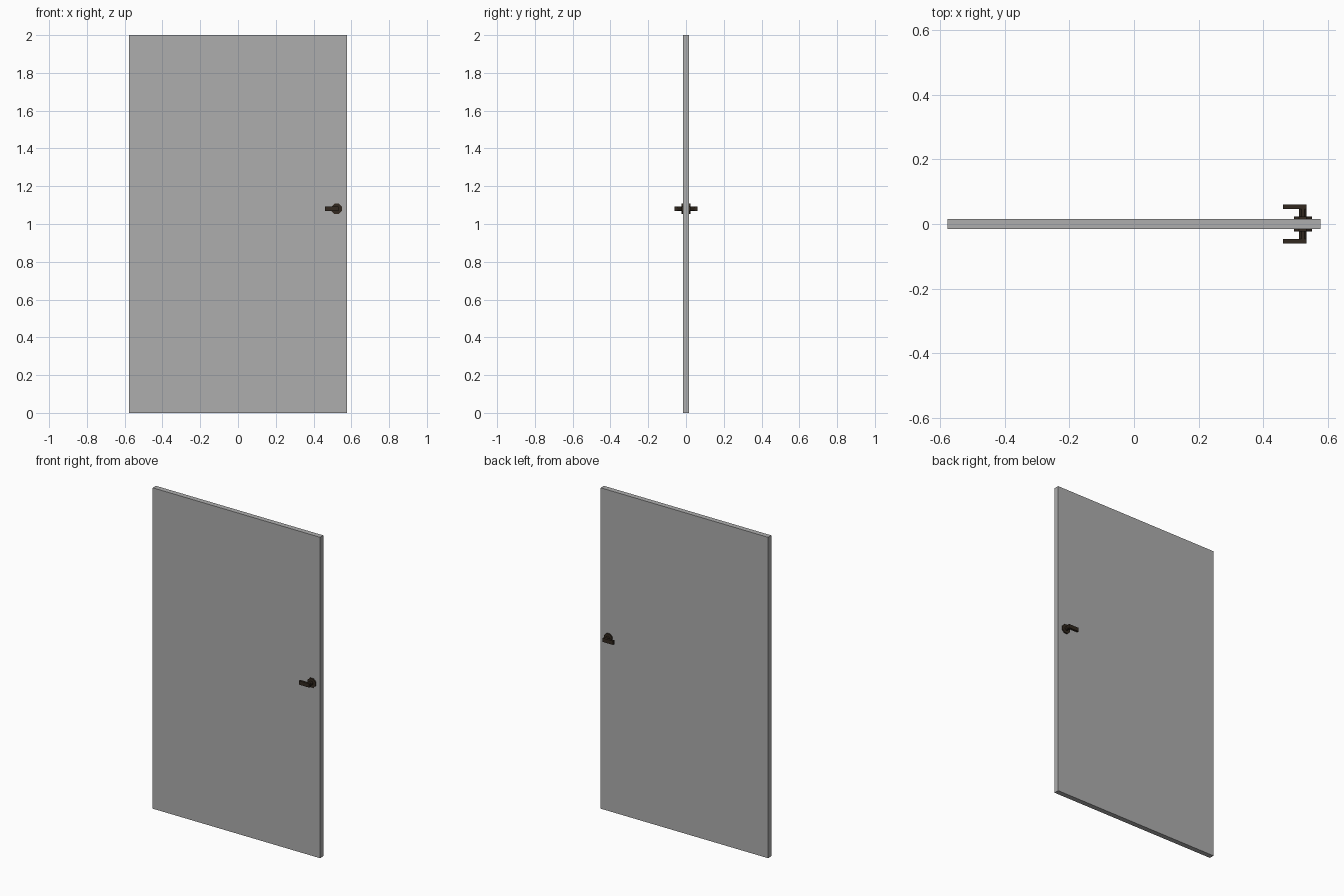
import bpy, bmesh, math
from mathutils import Matrix

if "Cube" in bpy.data.objects:
    bpy.data.objects.remove(bpy.data.objects["Cube"])


def material(name, rgb):
    m = bpy.data.materials.new(name)
    m.diffuse_color = (*rgb, 1)
    m.use_nodes = True
    m.node_tree.nodes["Principled BSDF"].inputs["Base Color"].default_value = m.diffuse_color
    return m


grey = material("panel grey", (0.42, 0.42, 0.42))
bronze = material("dark bronze", (0.032, 0.022, 0.014))


def finish(name, bm, mat):
    me = bpy.data.meshes.new(name)
    bmesh.ops.recalc_face_normals(bm, faces=bm.faces)
    bm.to_mesh(me)
    bm.free()
    me.materials.append(mat)
    ob = bpy.data.objects.new(name, me)
    bpy.context.collection.objects.link(ob)
    return ob


def box(name, x, y, z, mat):
    bm = bmesh.new()
    bmesh.ops.create_cube(bm, size=1)
    for v in bm.verts:
        for i, (a, b) in enumerate((x, y, z)):
            v.co[i] = b if v.co[i] > 0 else a
    return finish(name, bm, mat)


def prism(name, axis, centre, radius, length, mat):
    # eight-sided bar with flats facing the axes
    bm = bmesh.new()
    turn = Matrix.Rotation(math.pi / 2, 4, 'X' if axis == 'Y' else 'Y')
    bmesh.ops.create_cone(
        bm, cap_ends=True, segments=8, radius1=radius, radius2=radius, depth=length,
        matrix=Matrix.Translation(centre) @ turn @ Matrix.Rotation(math.pi / 8, 4, 'Z'))
    return finish(name, bm, mat)


# Door panel
box("door_panel", (-0.577, 0.577), (-0.016, 0.016), (0, 2), grey)

# Handle set on each side: rose plate, stem and lever
HX, HZ = 0.522, 1.08
for side, s in (("front", -1), ("back", 1)):
    prism(side + "_rose", 'Y', (HX, s * 0.018, HZ), 0.030, 0.011, bronze)
    prism(side + "_stem", 'Y', (HX, s * 0.036, HZ), 0.0125, 0.046, bronze)
    box(side + "_lever", (0.461, 0.533), sorted((s * 0.046, s * 0.060)),
        (HZ - 0.012, HZ + 0.012), bronze)
